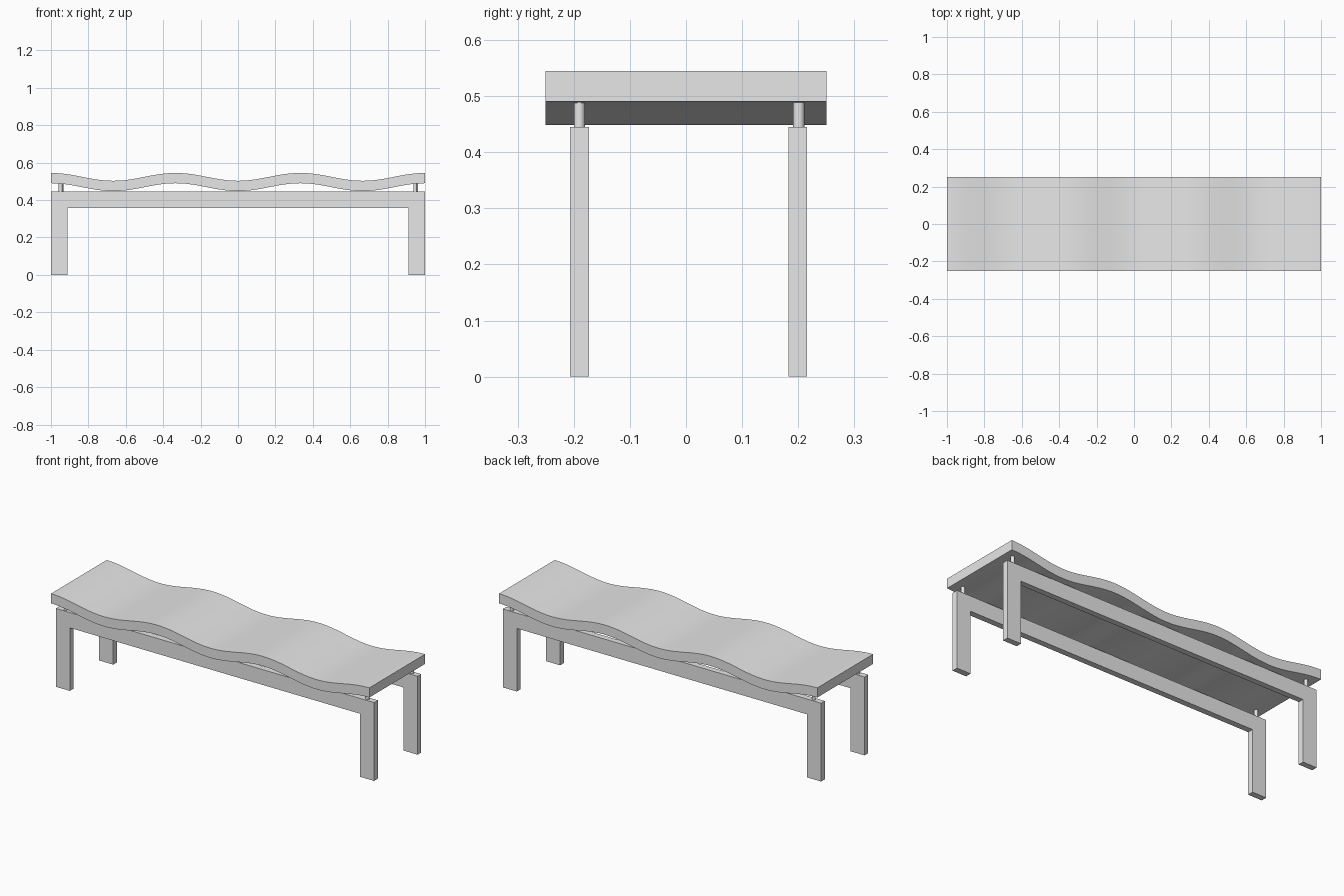
import bpy
import bmesh
from math import cos, pi

cube = bpy.data.objects.get("Cube")
if cube:
    bpy.data.objects.remove(cube, do_unlink=True)

grey = bpy.data.materials.new("light_grey")
grey.use_nodes = True
COLOUR = (0.8, 0.8, 0.8, 1)
grey.diffuse_color = COLOUR
grey.node_tree.nodes["Principled BSDF"].inputs["Base Color"].default_value = COLOUR


def extrude_profile(name, points, y0, y1):
    """Solid made by sweeping an x-z outline from y0 to y1."""
    bm = bmesh.new()
    face = bm.faces.new([bm.verts.new((x, y0, z)) for x, z in points])
    swept = bmesh.ops.extrude_face_region(bm, geom=[face])["geom"]
    for v in swept:
        if isinstance(v, bmesh.types.BMVert):
            v.co.y = y1
    bmesh.ops.recalc_face_normals(bm, faces=bm.faces)
    mesh = bpy.data.meshes.new(name)
    bm.to_mesh(mesh)
    bm.free()
    obj = bpy.data.objects.new(name, mesh)
    bpy.context.collection.objects.link(obj)
    mesh.materials.append(grey)
    return obj


def smooth(obj):
    bpy.ops.object.select_all(action="DESELECT")
    obj.select_set(True)
    bpy.context.view_layer.objects.active = obj
    bpy.ops.object.shade_smooth_by_angle()


def seat_underside(x):
    return 0.469 - 0.021 * cos(3 * pi * x)


# Wavy seat slab
STEPS = 72
THICKNESS = 0.055
xs = [-1 + 2 * i / STEPS for i in range(STEPS + 1)]
lower = [(x, seat_underside(x)) for x in xs]
upper = [(x, z + THICKNESS) for x, z in reversed(lower)]
smooth(extrude_profile("wavy_seat", lower + upper, -0.25, 0.25))

# Two leg frames, each a long beam with a leg at either end
BEAM_TOP, BEAM_BOTTOM, LEG_INNER = 0.445, 0.358, 0.912
half = [(LEG_INNER, BEAM_BOTTOM), (LEG_INNER, 0), (1, 0), (1, BEAM_TOP)]
outline = half + [(-x, z) for x, z in reversed(half)]
FRAMES = (("front", -0.207, -0.173), ("back", 0.183, 0.216))
for side, y0, y1 in FRAMES:
    extrude_profile(side + "_leg_frame", outline, y0, y1)

# Round pins holding the seat above the frames
PIN_BASE = BEAM_TOP - 0.005
for side, y, shift in (("front", -0.19, 0), ("back", 0.201, 0.006)):
    for end, x in (("right", -0.949), ("left", 0.947)):
        px = x + shift
        top = seat_underside(px) + 0.005
        bpy.ops.mesh.primitive_cylinder_add(
            vertices=24, radius=0.01, depth=top - PIN_BASE,
            location=(px, y, (top + PIN_BASE) / 2))
        pin = bpy.context.object
        pin.name = f"{side}_{end}_pin"
        pin.data.materials.append(grey)
        smooth(pin)
